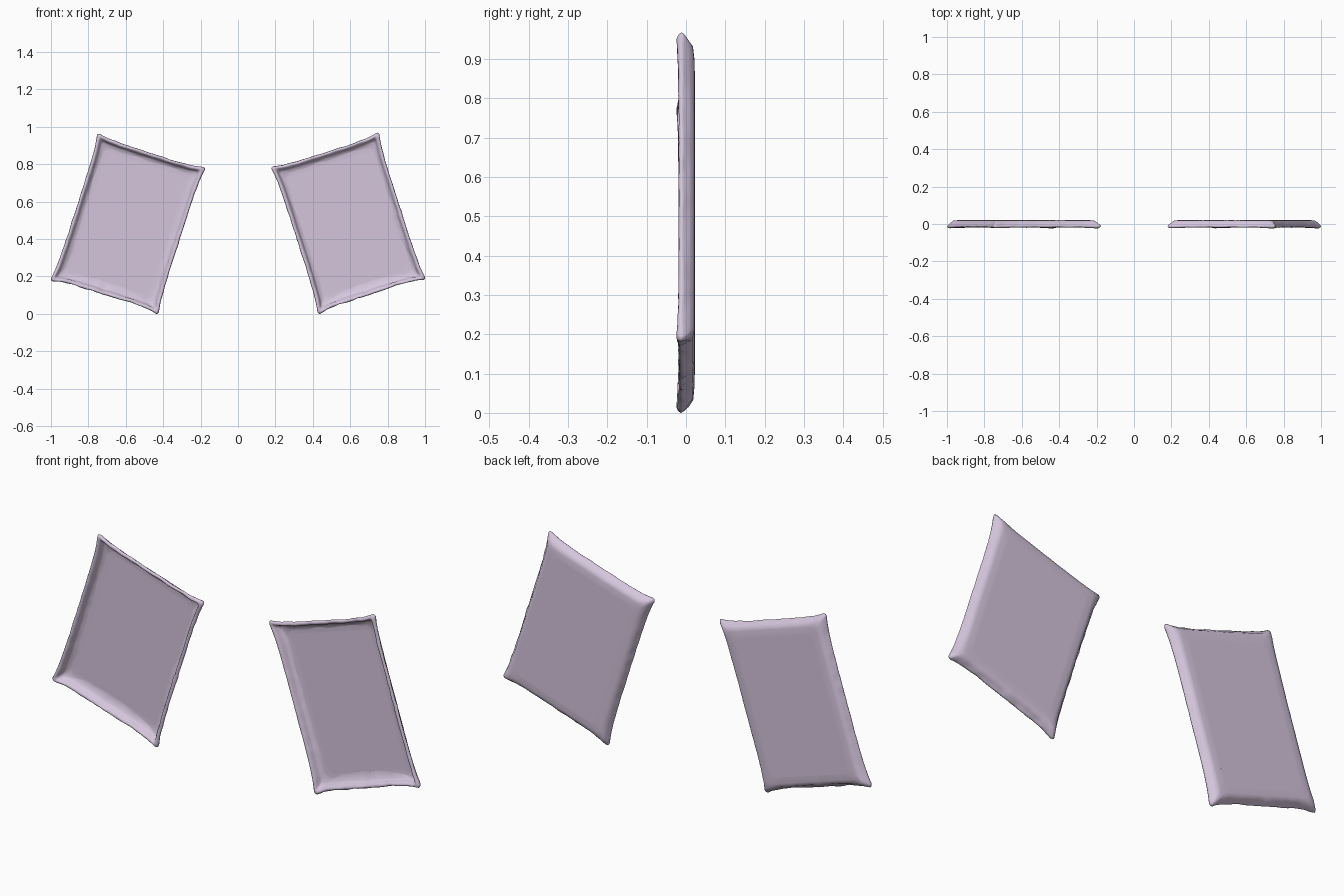
import bpy, bmesh, math
from mathutils import Matrix, Vector, noise

if "Cube" in bpy.data.objects:
    bpy.data.objects.remove(bpy.data.objects["Cube"])

HALF_W, HALF_H = 0.302, 0.412
TILT = math.radians(17.8)

lilac = bpy.data.materials.new("lilac")
lilac.diffuse_color = (0.66, 0.56, 0.72, 1)
lilac.use_nodes = True
lilac.node_tree.nodes["Principled BSDF"].inputs["Base Color"].default_value = lilac.diffuse_color


def ring(inset, y, radius, pinch=0.0, dip=0.0, rough=0.0, ragged=0.0):
    """Rounded rectangle, counter-clockwise from the front; same point count for every ring."""
    w, h = HALF_W - inset, HALF_H - inset
    corners = [(1, -1, -90), (1, 1, 0), (-1, 1, 90), (-1, -1, 180)]
    sides = [44, 32, 44, 32]
    pts = []
    for c in range(4):
        sx, sz, a0 = corners[c]
        cx, cz = sx * (w - radius), sz * (h - radius)
        for k in range(8):
            a = math.radians(a0 + 90 * k / 7)
            pts.append((Vector((cx + radius * math.cos(a), 0, cz + radius * math.sin(a))),
                        Vector((0, 0, 0)), 0.0, c))
        # straight run towards the next corner
        nx, nz, _ = corners[(c + 1) % 4]
        a = math.radians(a0 + 90)
        out = Vector((math.cos(a), 0, math.sin(a)))
        p0 = Vector((cx, 0, cz)) + out * radius
        p1 = Vector((nx * (w - radius), 0, nz * (h - radius))) + out * radius
        for k in range(1, sides[c]):
            t = k / sides[c]
            pts.append((p0.lerp(p1, t), out, 1 - abs(2 * t - 1) ** 5, c))
    result = []
    for p, out, mid, c in pts:
        bottom = c == 3
        n1 = noise.noise(p * 24 + Vector((3, y * 40, 7)))
        n2 = noise.noise(p * 11 + Vector((9, 2, 5)))
        q = p - out * pinch * mid
        q += p.normalized() * rough * n1 * (2 if bottom else 1)
        q -= out * ragged * mid * (0.8 * n2 + (0.9 if bottom else 0.0))
        q.y = y + dip * mid + rough * 0.6 * n1
        result.append(q)
    return result


def finish(bm, name):
    mesh = bpy.data.meshes.new(name)
    bm.to_mesh(mesh)
    bm.free()
    mesh.materials.append(lilac)
    for poly in mesh.polygons:
        poly.use_smooth = True
    return mesh


# Padded frame: section runs from the back plate, round the rim, into the front recess
sections = [
    (0.080, 0.0225, 0.035),
    (0.050, 0.0215, 0.025),
    (0.026, 0.0180, 0.015, 0.008, 0, 0.001),
    (0.014, 0.0060, 0.013, 0.011, 0, 0.003),
    (0.004, -0.005, 0.012, 0.013, 0, 0.004),
    (0.000, -0.013, 0.012, 0.013, 0.002, 0.004),
    (0.004, -0.020, 0.012, 0.012, 0.004, 0.004),
    (0.011, -0.0235, 0.012, 0.011, 0.005, 0.003),
    (0.019, -0.021, 0.012, 0.009, 0.005, 0.003),
    (0.026, -0.010, 0.012, 0.008, 0.002, 0.003),
    (0.031, 0.006, 0.014, 0.007, 0, 0.002),
    (0.038, 0.014, 0.020, 0.006, 0, 0.002),
    (0.058, 0.0185, 0.045, 0, 0, 0.002, 0.022),
]
bm = bmesh.new()
rings = [[bm.verts.new(p) for p in ring(*s)] for s in sections]
for r0, r1 in zip(rings, rings[1:]):
    n = len(r0)
    for i in range(n):
        j = (i + 1) % n
        bm.faces.new((r0[i], r0[j], r1[j], r1[i]))
frame_mesh = finish(bm, "padded_frame")

# Flat back plate: single skin facing backwards
bm = bmesh.new()
bm.faces.new([bm.verts.new(p) for p in reversed(ring(0.079, 0.0235, 0.035))])
plate_mesh = finish(bm, "back_plate")

# Two tilted copies, leaning away from each other at the bottom and top
for side, angle, sign in (("left", TILT, -1), ("right", -TILT, 1)):
    rot = Matrix.Rotation(angle, 4, 'Y')
    pts = [rot @ v.co for v in frame_mesh.vertices]
    reach = max(sign * p.x for p in pts)
    floor = min(p.z for p in pts)
    loc = Vector((sign * (1 - reach), 0, -floor))
    for part, mesh in (("frame", frame_mesh), ("back_plate", plate_mesh)):
        ob = bpy.data.objects.new(f"{side}_{part}", mesh)
        ob.matrix_world = Matrix.Translation(loc) @ rot
        bpy.context.collection.objects.link(ob)
